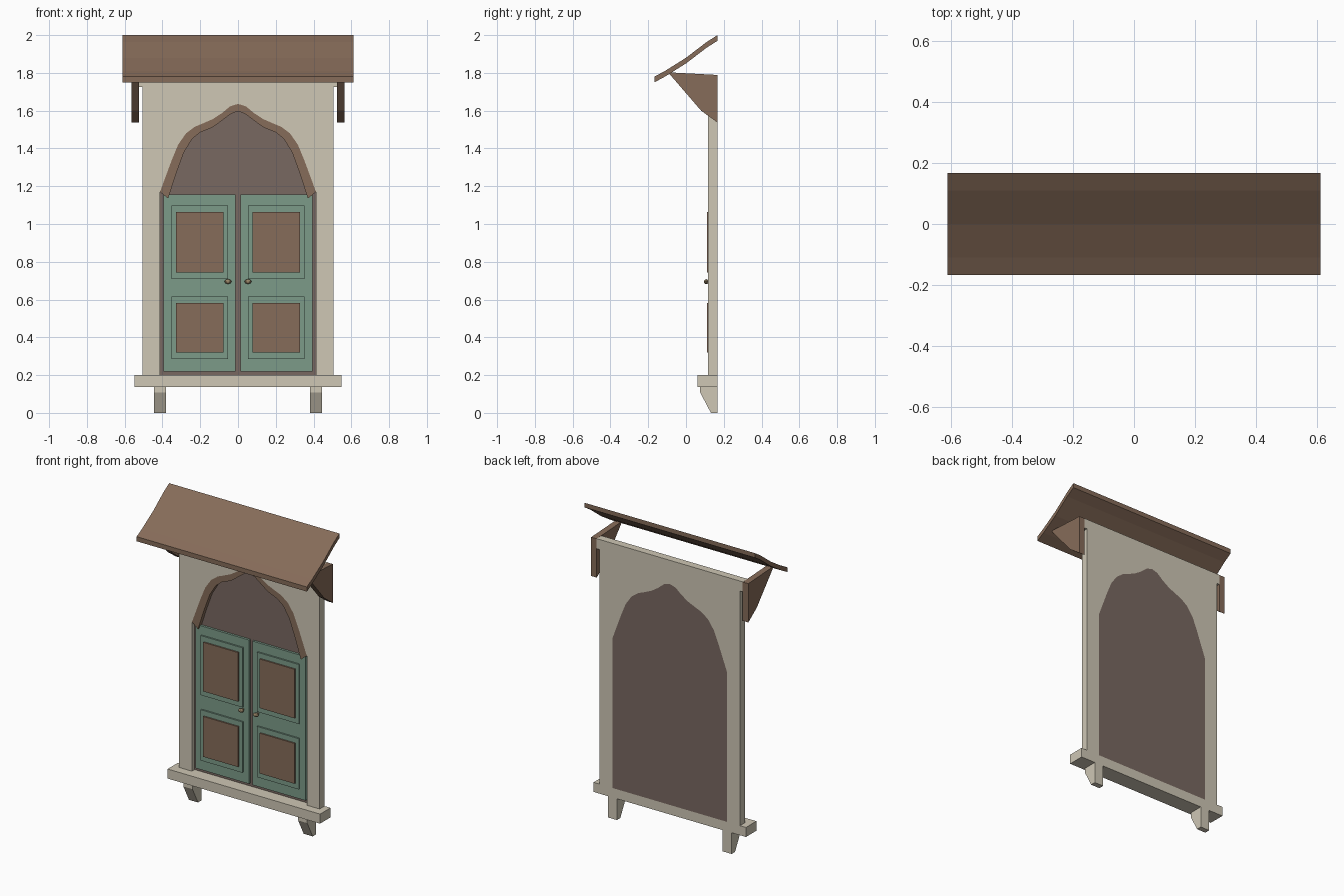
import bpy, bmesh, math
from mathutils import Vector, Matrix

if "Cube" in bpy.data.objects:
    bpy.data.objects.remove(bpy.data.objects["Cube"])


def material(name, rgb):
    m = bpy.data.materials.new(name)
    m.diffuse_color = (*rgb, 1)
    m.use_nodes = True
    m.node_tree.nodes["Principled BSDF"].inputs["Base Color"].default_value = m.diffuse_color
    return m


CREAM = material("cream_plaster", (0.62, 0.57, 0.46))
BROWN = material("brown_wood", (0.24, 0.15, 0.10))
GREEN = material("green_paint", (0.20, 0.33, 0.25))
DARK = material("dark_wood", (0.19, 0.14, 0.12))
BRASS = material("brass", (0.32, 0.24, 0.14))


def prism(name, profile, axis, lo, hi, mat):
    """Extrude a profile: (y, z) points along x, or (x, z) points along y."""
    def place(p, t):
        return (t, p[0], p[1]) if axis == "x" else (p[0], t, p[1])
    bm = bmesh.new()
    a = [bm.verts.new(place(p, lo)) for p in profile]
    b = [bm.verts.new(place(p, hi)) for p in profile]
    bm.faces.new(a)
    bm.faces.new(b[::-1])
    for i in range(len(a)):
        j = (i + 1) % len(a)
        bm.faces.new((a[i], b[i], b[j], a[j]))
    bmesh.ops.recalc_face_normals(bm, faces=bm.faces)
    me = bpy.data.meshes.new(name)
    bm.to_mesh(me)
    bm.free()
    me.materials.append(mat)
    ob = bpy.data.objects.new(name, me)
    bpy.context.collection.objects.link(ob)
    return ob


def box(name, x, y, z, mat):
    rect = [(x[0], z[0]), (x[1], z[0]), (x[1], z[1]), (x[0], z[1])]
    return prism(name, rect, "y", y[0], y[1], mat)


def mirrored(half):
    """Left half of a curve, ending at x = 0, completed to the right."""
    return half + [(-x, z) for x, z in half[-2::-1]]


BACK, FRONT = 0.167, 0.117

# Pointed arch outlines
outer = mirrored([(-0.413, 1.17), (-0.35, 1.34), (-0.317, 1.42), (-0.275, 1.48),
                  (-0.228, 1.515), (-0.18, 1.535), (-0.132, 1.556),
                  (-0.085, 1.587), (-0.042, 1.623), (0, 1.636)])
inner = mirrored([(-0.37, 1.135), (-0.328, 1.265), (-0.286, 1.38), (-0.243, 1.45),
                  (-0.20, 1.485), (-0.132, 1.513), (-0.074, 1.556),
                  (-0.037, 1.584), (0, 1.597)])
opening = [(-0.413, 0.2)] + outer + [(0.413, 0.2)]

# Wall around the opening, backing board and arch trim
prism("wall", [(-0.505, 0.2)] + opening + [(0.505, 0.2), (0.505, 1.725), (-0.505, 1.725)],
      "y", FRONT, BACK, CREAM)
prism("backing_board", opening, "y", 0.145, BACK, DARK)
prism("arch_trim", outer + inner[::-1], "y", FRONT, 0.145, BROWN)

# Lintel and sill
box("lintel", (-0.527, 0.527), (FRONT, BACK), (1.725, 1.79), CREAM)
box("sill", (-0.548, 0.548), (0.06, BACK), (0.138, 0.2), CREAM)

# Canopy roof, slightly curved
roof_top = [(-0.167, 1.78), (-0.11, 1.811), (0.0, 1.88), (0.11, 1.964), (0.167, 2.0)]
prism("roof", roof_top + [(y, z - 0.03) for y, z in roof_top[::-1]],
      "x", -0.612, 0.612, BROWN)

for side, s in (("left", -1), ("right", 1)):
    def span(a, b):
        return tuple(sorted((s * a, s * b)))

    # Roof bracket and sill foot
    prism(side + "_bracket", [(-0.095, 1.803), (BACK, 1.789), (BACK, 1.537), (0.08, 1.6)],
          "x", *span(0.525, 0.565), BROWN)
    prism(side + "_foot", [(0.075, 0.138), (0.075, 0.108), (0.132, 0), (BACK, 0), (BACK, 0.138)],
          "x", *span(0.38, 0.445), CREAM)

    # Door leaf with raised panels
    box(side + "_door", span(0.012, 0.395), (0.13, 0.145), (0.22, 1.155), GREEN)
    for row, lo, hi in (("lower", 0.285, 0.615), ("upper", 0.71, 1.097)):
        box(f"{side}_{row}_moulding", span(0.053, 0.353), (0.12, 0.13), (lo, hi), GREEN)
        box(f"{side}_{row}_panel", span(0.078, 0.328), (0.111, 0.12),
            (lo + 0.034, hi - 0.034), BROWN)

    # Door knob: stem and faceted head
    bm = bmesh.new()
    turn = Matrix.Rotation(math.pi / 2, 4, "X")
    bmesh.ops.create_cone(bm, cap_ends=True, segments=8, radius1=0.007, radius2=0.007,
                          depth=0.025, matrix=Matrix.Translation((s * 0.053, 0.12, 0.695)) @ turn)
    bmesh.ops.create_uvsphere(bm, u_segments=8, v_segments=6, radius=1,
                              matrix=Matrix.Translation((s * 0.053, 0.107, 0.695)) @ turn
                              @ Matrix.Diagonal(Vector((0.019, 0.013, 0.012, 1))))
    me = bpy.data.meshes.new(side + "_knob")
    bm.to_mesh(me)
    bm.free()
    me.materials.append(BRASS)
    bpy.context.collection.objects.link(bpy.data.objects.new(side + "_knob", me))
